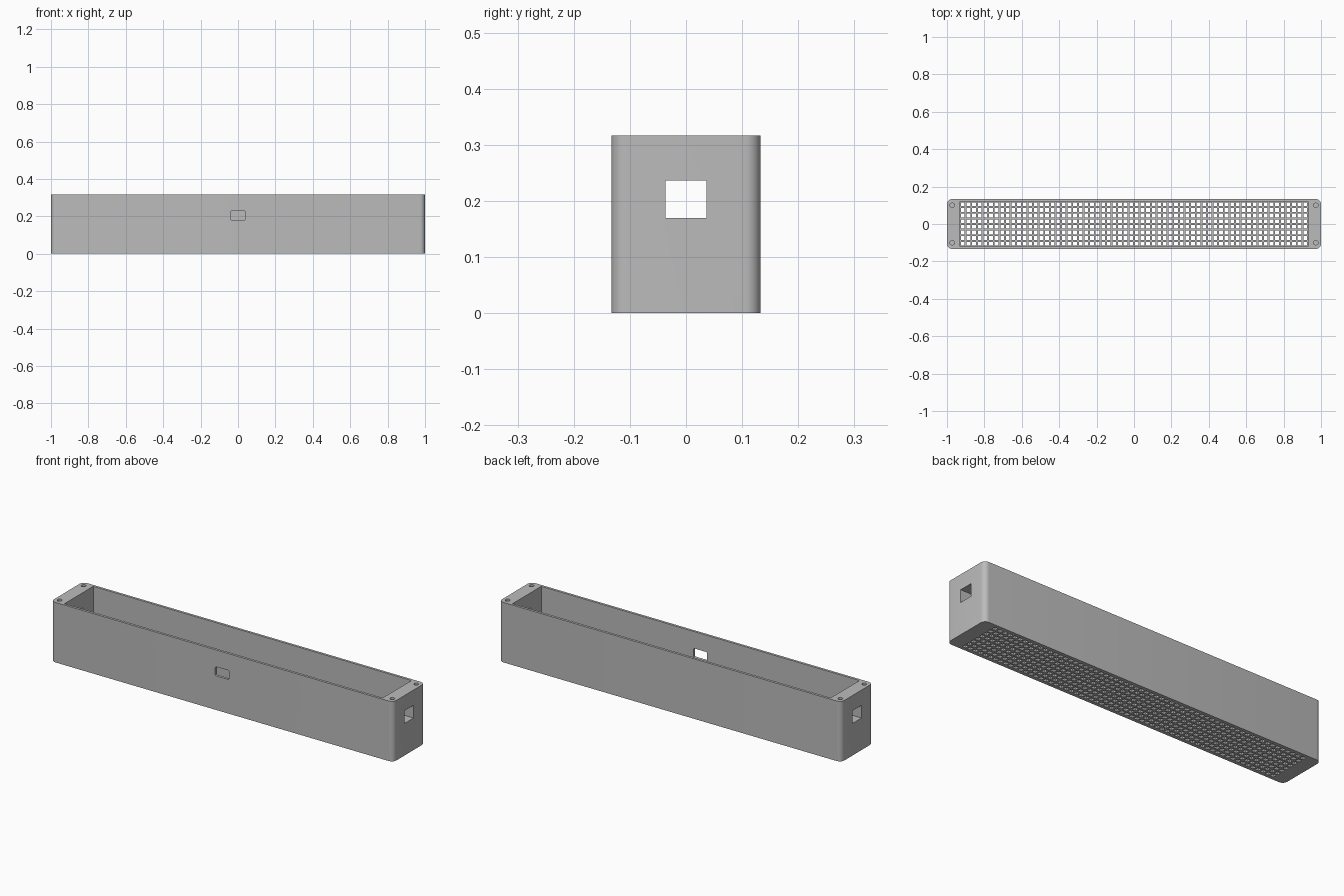
import bpy
import bmesh
from math import radians
from mathutils import Matrix

if "Cube" in bpy.data.objects:
    bpy.data.objects.remove(bpy.data.objects["Cube"])

HALF_X, HALF_Y, HEIGHT = 1.0, 0.133, 0.317
CAVITY_X, CAVITY_Y, FLOOR = 0.93, 0.12, 0.013
PITCH, HOLE, COLUMNS, ROWS = 0.03, 0.02, 62, 8

grey = bpy.data.materials.new("matte grey")
grey.use_nodes = True
grey.diffuse_color = (0.5, 0.5, 0.5, 1)
grey.node_tree.nodes["Principled BSDF"].inputs["Base Color"].default_value = (0.5, 0.5, 0.5, 1)


def add_box(bm, center, size):
    matrix = Matrix.Translation(center) @ Matrix.Diagonal((*size, 1))
    return bmesh.ops.create_cube(bm, size=1, matrix=matrix)["verts"]


def round_edges(bm, axis, radius, segments):
    edges = [e for e in bm.edges
             if abs((e.verts[0].co - e.verts[1].co).normalized()[axis]) > 0.99]
    bmesh.ops.bevel(bm, geom=edges, offset=radius, segments=segments,
                    profile=0.5, affect='EDGES')


def finish(name, bm):
    mesh = bpy.data.meshes.new(name)
    bm.to_mesh(mesh)
    bm.free()
    obj = bpy.data.objects.new(name, mesh)
    bpy.context.scene.collection.objects.link(obj)
    mesh.materials.append(grey)
    return obj


def cut(target, name, bm):
    cutter = finish(name, bm)
    cutter.hide_render = True
    mod = target.modifiers.new(name, 'BOOLEAN')
    mod.operation = 'DIFFERENCE'
    mod.solver = 'EXACT'
    mod.object = cutter
    bpy.context.view_layer.objects.active = target
    bpy.ops.object.modifier_apply(modifier=name)
    bpy.data.objects.remove(cutter)


# Long housing with rounded upright corners
bm = bmesh.new()
add_box(bm, (0, 0, HEIGHT / 2), (2 * HALF_X, 2 * HALF_Y, HEIGHT))
round_edges(bm, 2, 0.027, 8)
housing = finish("housing", bm)

# Open cavity between the solid end blocks
bm = bmesh.new()
add_box(bm, (0, 0, FLOOR + HEIGHT / 2), (2 * CAVITY_X, 2 * CAVITY_Y, HEIGHT))
cut(housing, "cavity_cutter", bm)

# Cable opening through both ends
bm = bmesh.new()
add_box(bm, (0, 0, 0.203), (2.2, 0.073, 0.067))
cut(housing, "end_opening_cutter", bm)

# Small rounded switch opening in the front wall
bm = bmesh.new()
add_box(bm, (0, -HALF_Y, 0.204), (0.08, 0.08, 0.048))
round_edges(bm, 1, 0.006, 3)
cut(housing, "front_opening_cutter", bm)

# Screw holes in the end blocks
bm = bmesh.new()
for sx in (-1, 1):
    for sy in (-1, 1):
        bmesh.ops.create_cone(bm, cap_ends=True, segments=20, radius1=0.012, radius2=0.012,
                              depth=0.1, matrix=Matrix.Translation((sx * 0.972, sy * 0.1, HEIGHT)))
cut(housing, "screw_hole_cutter", bm)

# Square vent holes through the floor
bm = bmesh.new()
for i in range(COLUMNS):
    for j in range(ROWS):
        x = (i - (COLUMNS - 1) / 2) * PITCH
        y = (j - (ROWS - 1) / 2) * PITCH
        add_box(bm, (x, y, 0), (HOLE, HOLE, 0.06))
cut(housing, "vent_cutter", bm)

# Smooth corners, crisp edges
bpy.ops.object.select_all(action='DESELECT')
housing.select_set(True)
bpy.context.view_layer.objects.active = housing
bpy.ops.object.shade_smooth_by_angle(angle=radians(30))
